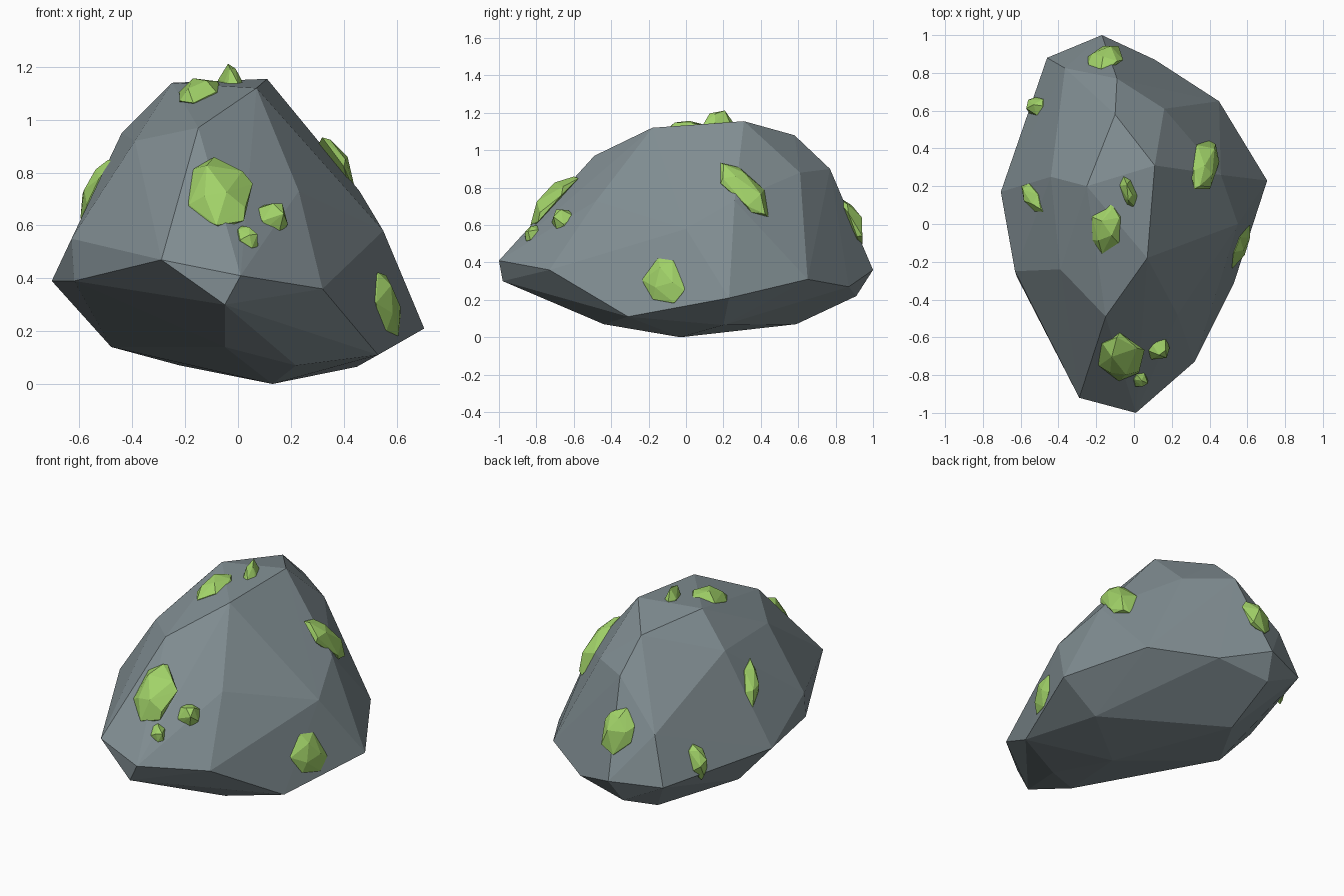
import bpy, bmesh, math, random
from mathutils import Vector
from mathutils.bvhtree import BVHTree

if "Cube" in bpy.data.objects:
    bpy.data.objects.remove(bpy.data.objects["Cube"])

random.seed(11)


def material(name, color):
    m = bpy.data.materials.new(name)
    m.diffuse_color = (*color, 1)
    m.use_nodes = True
    m.node_tree.nodes["Principled BSDF"].inputs["Base Color"].default_value = m.diffuse_color
    return m


def hull_object(name, points, mat):
    """Flat-faced convex stone wrapped around a few corner points."""
    bm = bmesh.new()
    for p in points:
        bm.verts.new(p)
    res = bmesh.ops.convex_hull(bm, input=bm.verts[:])
    loose = {g for g in res["geom_interior"] + res["geom_unused"]
             if isinstance(g, bmesh.types.BMVert)}
    bmesh.ops.delete(bm, geom=list(loose), context='VERTS')
    bmesh.ops.recalc_face_normals(bm, faces=bm.faces[:])
    tree = BVHTree.FromBMesh(bm)
    mesh = bpy.data.meshes.new(name)
    bm.to_mesh(mesh)
    bm.free()
    mesh.materials.append(mat)
    bpy.context.collection.objects.link(bpy.data.objects.new(name, mesh))
    return tree


stone = material("slate", (0.22, 0.27, 0.29))
green = material("green_ore", (0.36, 0.65, 0.14))

# Boulder corners: crown ridge, shoulders, rim, underside
crown = [(-.15, -.49, .97), (.07, -.18, 1.12), (.11, .31, 1.155),
         (-.10, .58, 1.08), (-.25, .20, 1.14), (-.39, -.24, .92)]
shoulder = [(-.44, .25, .95), (-.09, .77, .90), (.16, .61, .88), (.46, .26, .73),
            (.55, 0, .58), (.23, -.48, .73), (-.365, .825, .63), (-.63, -.25, .55)]
rim = [(-.29, -.92, .47), (.01, -1, .41), (-.05, -.98, .30), (.32, -.73, .36),
       (.705, .23, .21), (.45, .65, .31), (.11, .87, .27), (-.17, 1, .36),
       (-.46, .88, .35), (-.705, .17, .39), (-.62, -.28, .39)]
under = [(-.48, .17, .14), (-.05, -.60, .14), (.22, -.44, .07), (.53, -.31, .11),
         (.45, .20, .065), (-.22, .59, .07), (.13, -.03, 0), (-.21, .91, .22)]
surface = hull_object("boulder", crown + shoulder + rim + under, stone)


def ore(name, centre, axis, length, width, height):
    """Faceted nugget half sunk in the boulder, long side along axis."""
    spot, normal, _, _ = surface.find_nearest(Vector(centre))
    long = Vector(axis)
    long = (long - normal * long.dot(normal)).normalized()
    side = normal.cross(long)
    points = []
    for count, scale, lift in ((6, 1.04, -.02), (6, .98, .1 * height), (3, .5, height)):
        for i in range(count):
            a = math.tau * (i + random.uniform(-.25, .25)) / count
            r = scale * random.uniform(.88, 1.08) / 2
            h = lift * random.uniform(.75, 1.1)
            points.append(spot + long * (math.cos(a) * r * length)
                          + side * (math.sin(a) * r * width) + normal * h)
    hull_object(name, points, green)


# Ore nuggets: centre, long axis, length, width, height
ore("ore_front_large", (-.08, -.72, .73), (0, .27, .27), .36, .25, .06)
ore("ore_front_medium", (.14, -.67, .64), (.1, .1, .08), .14, .13, .05)
ore("ore_front_small", (.04, -.83, .56), (-.04, .08, .08), .11, .085, .04)
ore("ore_top_large", (-.15, -.03, 1.11), (.03, .25, .05), .26, .17, .045)
ore("ore_top_small", (-.03, .17, 1.16), (-.05, .16, 0), .18, .08, .065)
ore("ore_right_upper", (.36, .30, .79), (.08, .25, -.25), .38, .20, .045)
ore("ore_right_lower", (.57, -.12, .30), (-.05, -.08, .24), .27, .23, .035)
ore("ore_left_upper", (-.53, .14, .74), (.08, -.14, .24), .28, .12, .04)
ore("ore_left_rear", (-.54, .63, .45), (.05, 0, .2), .22, .11, .045)
ore("ore_rear", (-.16, .89, .63), (0, -.08, .25), .28, .21, .05)
